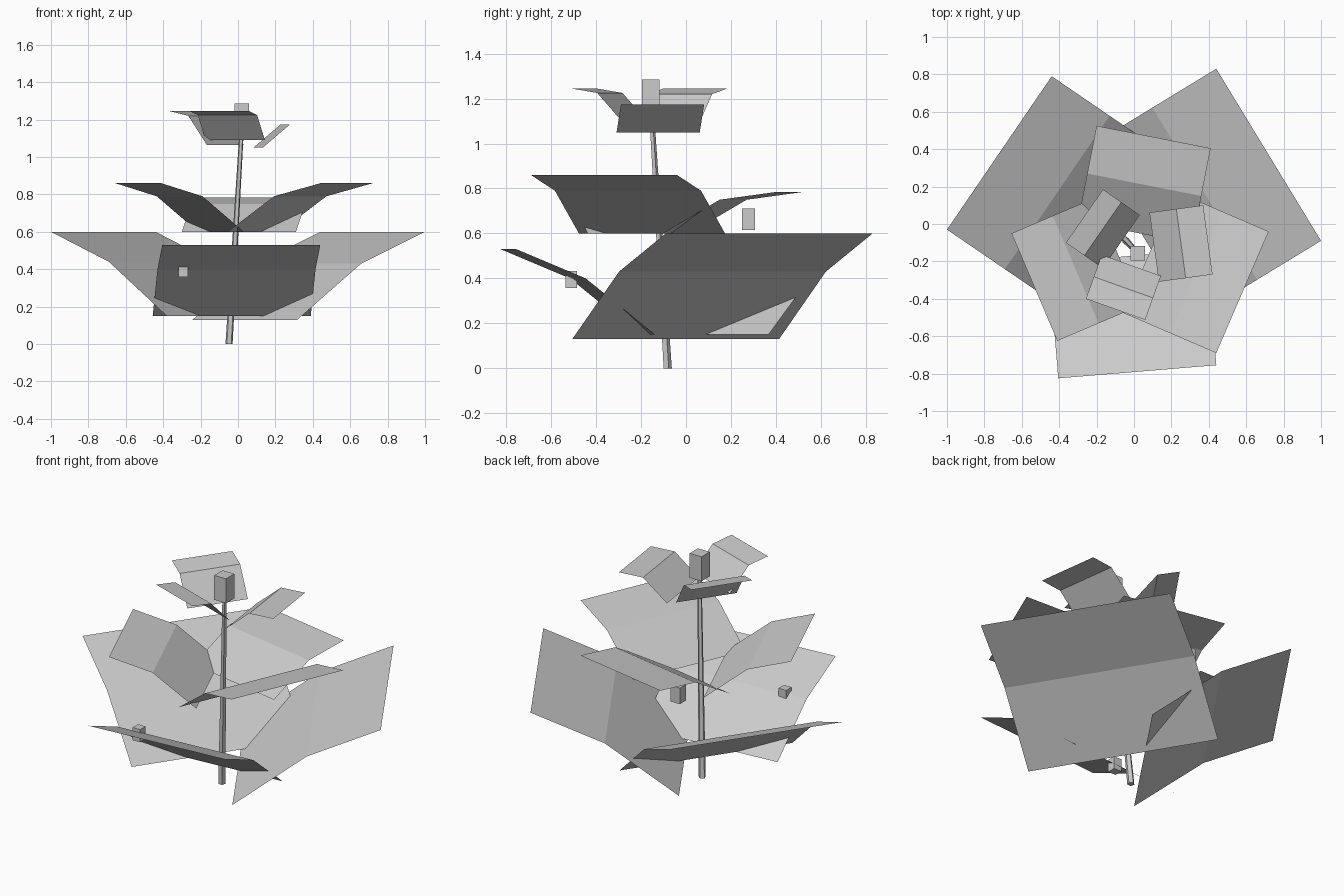
import bpy, bmesh
from mathutils import Vector

if "Cube" in bpy.data.objects:
    bpy.data.objects.remove(bpy.data.objects["Cube"], do_unlink=True)

grey = bpy.data.materials.new("plain_grey")
grey.use_nodes = True
GREY = (0.6, 0.6, 0.6, 1)
grey.diffuse_color = GREY
grey.node_tree.nodes["Principled BSDF"].inputs["Base Color"].default_value = GREY


def finish(name, bm):
    mesh = bpy.data.meshes.new(name)
    bm.to_mesh(mesh)
    bm.free()
    mesh.materials.append(grey)
    obj = bpy.data.objects.new(name, mesh)
    bpy.context.collection.objects.link(obj)
    return obj


def leaf(name, a, b, length, heights):
    """Bent sheet: tip edge a-b (counter-clockwise), running back to the stem in two equal bends."""
    a, b = Vector(a), Vector(b)
    d = (b - a).normalized()
    out = Vector((d.y, -d.x))
    bm = bmesh.new()
    rows = []
    for i, z in enumerate(heights):
        back = out * length * (1 - i / 2)
        rows.append([bm.verts.new((*(p - back), z)) for p in (a, b)])
    for low, high in zip(rows, rows[1:]):
        bm.faces.new((low[0], high[0], high[1], low[1]))
    finish(name, bm)


def bud(name, centre, width, height):
    bm = bmesh.new()
    bmesh.ops.create_cube(bm, size=1)
    bmesh.ops.scale(bm, vec=(width, width, height), verts=bm.verts)
    bmesh.ops.translate(bm, vec=centre, verts=bm.verts)
    finish(name, bm)


# Large lower leaves
leaf("lower_leaf_right_back", (1.0, -0.09), (0.44, 0.83), 0.80, (0.13, 0.43, 0.60))
leaf("lower_leaf_left_back", (-0.44, 0.79), (-1.0, -0.03), 0.75, (0.15, 0.44, 0.60))
leaf("lower_leaf_front", (-0.405, -0.825), (0.44, -0.755), 0.62, (0.15, 0.40, 0.53))

# Middle leaves
leaf("middle_leaf_right", (0.44, -0.69), (0.72, -0.04), 0.54, (0.60, 0.79, 0.86))
leaf("middle_leaf_left", (-0.655, -0.05), (-0.41, -0.625), 0.48, (0.60, 0.79, 0.86))
leaf("middle_leaf_back", (0.41, 0.405), (-0.20, 0.525), 0.52, (0.60, 0.75, 0.785))

# Small top leaves
leaf("top_leaf_right", (0.42, -0.27), (0.37, 0.10), 0.29, (1.05, 1.173, 1.173))
leaf("top_leaf_back", (-0.166, 0.185), (-0.364, -0.10), 0.24, (1.065, 1.22, 1.245))
leaf("top_leaf_front", (-0.257, -0.40), (0.06, -0.513), 0.25, (1.09, 1.225, 1.245))

# Leaning, tapered stem
bm = bmesh.new()
bmesh.ops.create_cone(bm, cap_ends=True, segments=5, radius1=0.02, radius2=0.012, depth=1.15)
bmesh.ops.translate(bm, vec=(0, 0, 0.575), verts=bm.verts)
foot, top = Vector((-0.048, -0.083, 0)), Vector((0.02, -0.155, 0))
for v in bm.verts:
    v.co += foot.lerp(top, v.co.z / 1.15)
finish("stem", bm)

# Buds
bud("top_bud", (0.02, -0.157, 1.213), 0.078, 0.145)
bud("front_bud", (-0.293, -0.51, 0.395), 0.05, 0.075)
bud("back_bud", (-0.145, 0.278, 0.663), 0.06, 0.095)
